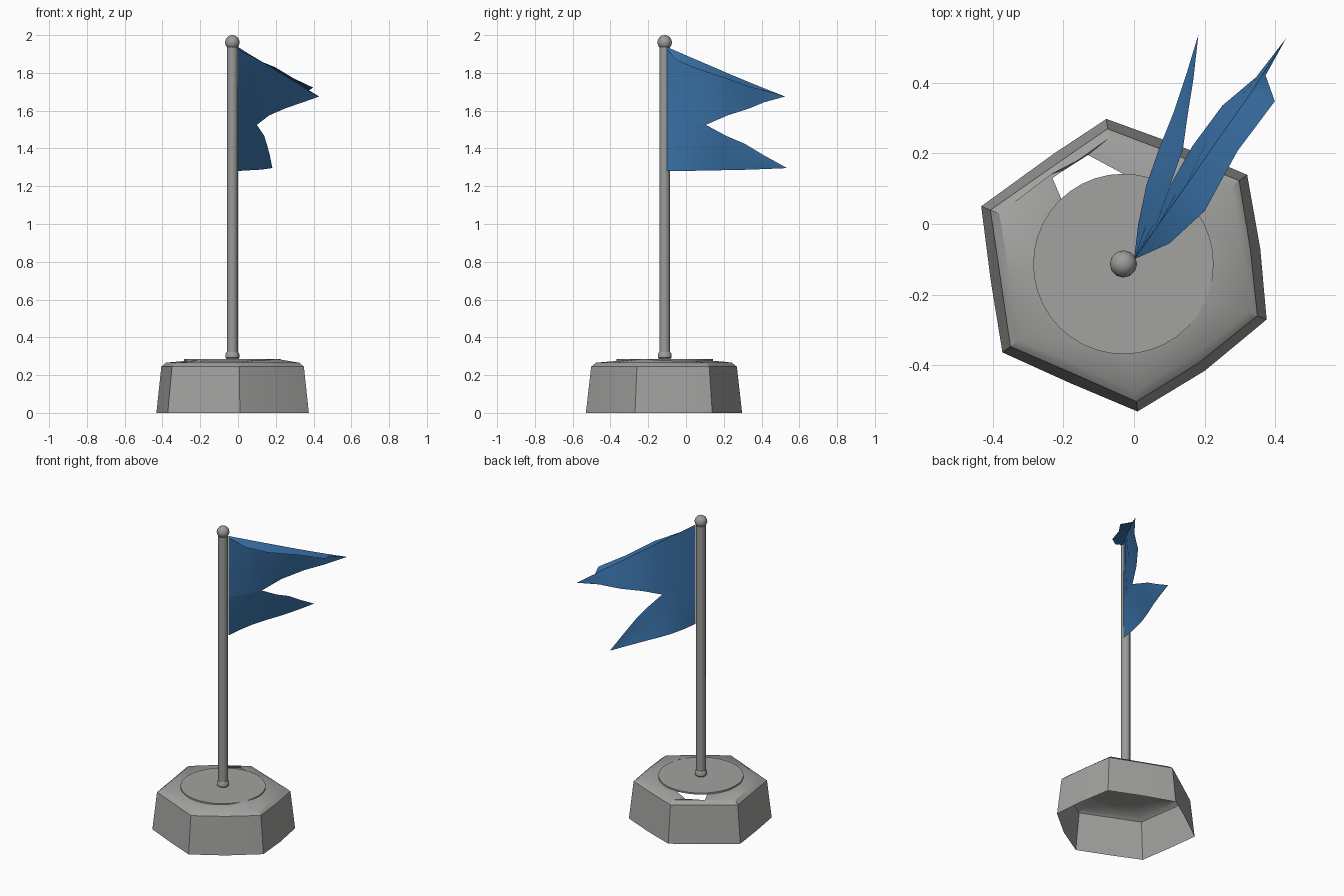
import bpy, bmesh, math
from mathutils import Vector

CX, CY = -0.03, -0.113          # pole axis


def material(name, rgb):
    m = bpy.data.materials.new(name)
    m.diffuse_color = (*rgb, 1)
    return m


STONE = material("grey stone", (0.36, 0.36, 0.35))
METAL = material("grey metal", (0.33, 0.33, 0.32))
BLUE = material("blue cloth", (0.045, 0.18, 0.42))


def make(name, rows, mat, closed=False, cap=False, angle=30):
    """Skin a list of equal-length point rows."""
    bm = bmesh.new()
    grid = [[bm.verts.new(p) for p in row] for row in rows]
    n = len(rows[0])
    for a, b in zip(grid, grid[1:]):
        for i in range(n if closed else n - 1):
            j = (i + 1) % n
            bm.faces.new((a[i], a[j], b[j], b[i]))
    if cap:
        bm.faces.new(grid[-1])
        bm.faces.new(grid[0][::-1])
    bmesh.ops.remove_doubles(bm, verts=bm.verts, dist=0.0005)
    me = bpy.data.meshes.new(name)
    bm.to_mesh(me)
    bm.free()
    ob = bpy.data.objects.new(name, me)
    bpy.context.collection.objects.link(ob)
    me.materials.append(mat)
    bpy.ops.object.select_all(action='DESELECT')
    ob.select_set(True)
    bpy.context.view_layer.objects.active = ob
    bpy.ops.object.shade_smooth_by_angle(angle=math.radians(angle))
    return ob


def lathe(name, profile, sides, mat, cap=True, angle=40):
    rows = [[(CX + r * math.cos(2 * math.pi * k / sides),
              CY + r * math.sin(2 * math.pi * k / sides), z) for k in range(sides)]
            for r, z in profile]
    return make(name, rows, mat, True, cap, angle)


# Rough hexagonal base: open below, with a broken gap in its top
outline = [(0.32, 0.139), (0.12, 0.225), (-0.078, 0.297), (-0.225, 0.2), (-0.432, 0.05),
           (-0.405, -0.16), (-0.372, -0.363), (-0.18, -0.45), (0.01, -0.53), (0.2, -0.415),
           (0.375, -0.27), (0.357, -0.07)]


def ring(shrink, z):
    out = []
    for x, y in outline:
        d = Vector((x - CX, y - CY))
        d *= 1 - shrink / d.length
        out.append((CX + d.x, CY + d.y, z))
    return out


inner = [(36, .24, .276), (88, .25, .276), (108, .324, .272), (129, .326, .270),
         (134, .25, .274), (187, .24, .276), (216, .24, .278), (246, .24, .278),
         (275, .24, .276), (307, .245, .279), (335, .255, .286), (368, .24, .278)]
inner_ring = [(CX + r * math.cos(math.radians(a)), CY + r * math.sin(math.radians(a)), z)
              for a, r, z in inner]
make("base", [ring(0, 0), ring(0.028, 0.245), ring(0.055, 0.266), inner_ring],
     STONE, closed=True, angle=35)

# Round plate on the base
lathe("base_plate", [(0.255, 0.274), (0.255, 0.284)], 40, STONE)

# Pole with collar and ball
lathe("pole", [(0.029, 0.26), (0.029, 1.95)], 10, METAL)
lathe("pole_collar", [(0.030, 0.285), (0.037, 0.292), (0.037, 0.312), (0.030, 0.322)], 14, METAL)
lathe("pole_ball", [(0.0385 * math.sin(math.pi * k / 8) + 1e-5,
                     1.9615 - 0.0385 * math.cos(math.pi * k / 8)) for k in range(9)],
      12, METAL, cap=False, angle=60)

# Swallow-tailed flag: each row runs from the pole to a tail tip
TIP_A, TIP_B = (0.43, 0.525, 1.675), (0.182, 0.535, 1.296)
flap = [(0, -0.1, 1.925), (0.10, -0.055, 1.87), (0.20, 0.037, 1.828),
        (0.293, 0.207, 1.772), (0.398, 0.347, 1.722), (0.372, 0.42, 1.705), TIP_A]
crest = [(0, -0.1, 1.937), (0.07, 0.0, 1.893), (0.145, 0.105, 1.848),
         (0.235, 0.235, 1.792), (0.33, 0.37, 1.736), (0.365, 0.425, 1.714), TIP_A]
upper = [(0, -0.1, 1.73), (0.06, -0.01, 1.72), (0.12, 0.09, 1.71),
         (0.205, 0.235, 1.70), (0.30, 0.36, 1.69), (0.355, 0.42, 1.685), TIP_A]
split_a = [(0, -0.1, 1.53), (0.055, 0.0, 1.527), (0.1, 0.105, 1.525),
           (0.165, 0.22, 1.575), (0.25, 0.335, 1.612), (0.345, 0.415, 1.645), TIP_A]
split_b = split_a[:3] + [(0.138, 0.21, 1.468), (0.152, 0.31, 1.425),
                         (0.168, 0.41, 1.365), TIP_B]
lower = [(0, -0.1, 1.40), (0.035, 0.0, 1.40), (0.075, 0.11, 1.40),
         (0.105, 0.21, 1.38), (0.135, 0.31, 1.355), (0.16, 0.41, 1.325), TIP_B]
hem = [(0, -0.1, 1.28), (0.012, 0.0, 1.281), (0.035, 0.11, 1.283),
       (0.07, 0.21, 1.285), (0.11, 0.31, 1.287), (0.147, 0.42, 1.291), TIP_B]
make("flag_upper", [flap, crest, upper, split_a], BLUE, angle=50)
make("flag_lower", [split_b, lower, hem], BLUE, angle=50)
